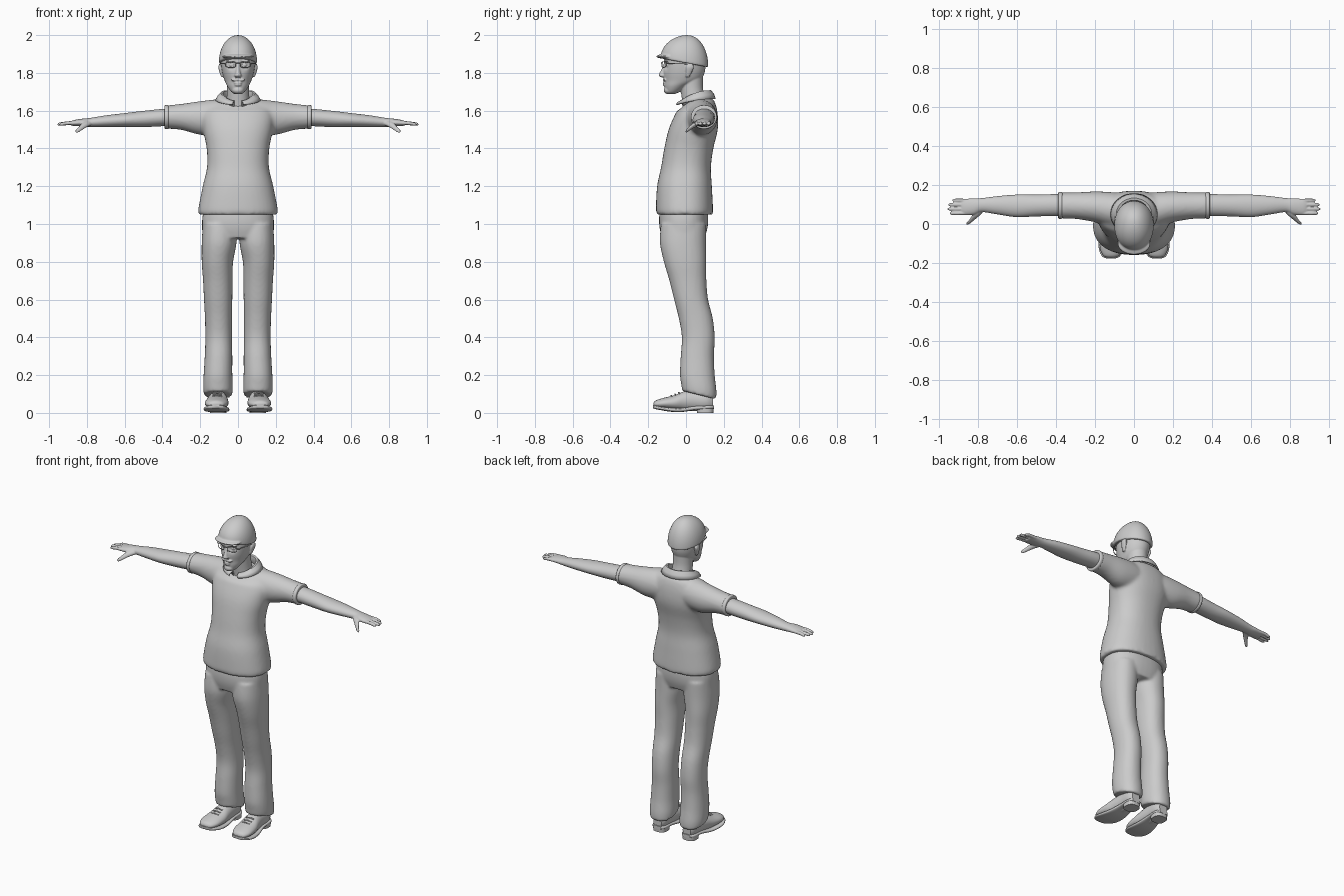
import bpy, bmesh, math
from mathutils import Matrix, Vector


def place(axis, t, a, b):
    return {'x': (t, a, b), 'y': (a, t, b), 'z': (a, b, t)}[axis]


def loft(bm, axis, keys, p=1.0, n=40, steps=5):
    """Skin rounded sections (t, c1, c2, r1, r2) along an axis, spline-interpolated."""
    rows = []
    for i in range(len(keys) - 1):
        k0, k1, k2, k3 = (keys[max(i - 1, 0)], keys[i], keys[i + 1], keys[min(i + 2, len(keys) - 1)])
        for s in range(steps):
            u = s / steps
            rows.append([b + .5 * u * (c - a + u * (2*a - 5*b + 4*c - d + u * (3*(b - c) + d - a)))
                         for a, b, c, d in zip(k0, k1, k2, k3)])
    rows.append(keys[-1])
    rings = []
    for t, c1, c2, r1, r2 in rows:
        ring = []
        for j in range(n):
            a = 2 * math.pi * j / n
            ca, sa = math.cos(a), math.sin(a)
            ring.append(bm.verts.new(place(axis, t, c1 + r1 * math.copysign(abs(ca) ** p, ca),
                                           c2 + r2 * math.copysign(abs(sa) ** p, sa))))
        rings.append(ring)
    for r, q in zip(rings, rings[1:]):
        for j in range(n):
            bm.faces.new((r[j], r[(j + 1) % n], q[(j + 1) % n], q[j]))
    bm.faces.new(rings[0])
    bm.faces.new(rings[-1])


def ball(bm, loc, size):
    bmesh.ops.create_uvsphere(bm, u_segments=24, v_segments=16, radius=1,
                              matrix=Matrix.LocRotScale(Vector(loc), None, Vector(size)))


def finish(name, bm, voxel=0, smooth=0, mirror=False, thick=0):
    bmesh.ops.recalc_face_normals(bm, faces=bm.faces[:])
    me = bpy.data.meshes.new(name)
    bm.to_mesh(me)
    bm.free()
    ob = bpy.data.objects.new(name, me)
    bpy.context.collection.objects.link(ob)
    bpy.ops.object.select_all(action='DESELECT')
    ob.select_set(True)
    bpy.context.view_layer.objects.active = ob
    if voxel:
        m = ob.modifiers.new("blend", 'REMESH')
        m.mode, m.voxel_size, m.use_smooth_shade = 'VOXEL', voxel, True
        m = ob.modifiers.new("soften", 'SMOOTH')
        m.factor, m.iterations = .5, smooth
    else:
        bpy.ops.object.shade_smooth_by_angle(angle=math.radians(45))
    if thick:
        m = ob.modifiers.new("thickness", 'SOLIDIFY')
        m.thickness, m.offset = thick, 0
    if mirror:
        ob.modifiers.new("mirror", 'MIRROR')
    return ob


def tube(name, pts, r, cyclic=False, mirror=False):
    cu = bpy.data.curves.new(name, 'CURVE')
    cu.dimensions, cu.bevel_depth, cu.bevel_resolution = '3D', r, 2
    cu.use_fill_caps = True
    sp = cu.splines.new('POLY')
    sp.points.add(len(pts) - 1)
    for q, c in zip(sp.points, pts):
        q.co = (*c, 1)
    sp.use_cyclic_u = cyclic
    ob = bpy.data.objects.new(name, cu)
    bpy.context.collection.objects.link(ob)
    if mirror:
        ob.modifiers.new("mirror", 'MIRROR')


# Shirt: torso and sleeves blended together
bm = bmesh.new()
loft(bm, 'z', [(1.05, 0, -.007, .208, .148), (1.08, 0, -.008, .210, .151), (1.2, 0, -.008, .187, .145),
               (1.3, 0, 0, .164, .132), (1.4, 0, .015, .166, .13), (1.5, 0, .038, .185, .13),
               (1.58, 0, .055, .19, .113), (1.64, 0, .065, .15, .09), (1.667, 0, .065, .1, .072)], p=.88)
for v in bm.verts:
    if v.co.z > 1.6:
        v.co.z -= max(0, .06 - v.co.y) * .5 * (v.co.z - 1.6) / .067
for s in (1, -1):
    loft(bm, 'x', [(0, .065, 1.565, .08, .08), (s*.1, .072, 1.565, .09, .095), (s*.2, .088, 1.561, .079, .089),
                   (s*.3, .094, 1.567, .068, .069), (s*.385, .095, 1.566, .066, .061)])
finish("shirt", bm, .01, 6)

# Sleeve cuffs
bm = bmesh.new()
loft(bm, 'x', [(.368, .095, 1.566, .066, .061), (.373, .095, 1.566, .069, .064),
               (.386, .095, 1.566, .068, .063), (.389, .095, 1.566, .063, .058)], steps=2)
finish("sleeve_cuffs", bm, mirror=True)

# Folded collar, open at the front
bm = bmesh.new()
cols = []
for i in range(49):
    th = math.radians(-166 + 332 * i / 48)
    c, sn, co = (1 - math.cos(th)) / 2, math.sin(th), math.cos(th)
    cols.append([bm.verts.new(q) for q in (
        (.074 * sn, .05 + .066 * co, 1.64 - .02 * c),
        (.082 * sn, .05 + .074 * co, 1.703 - .055 * c ** 2),
        (.09 * sn, .05 + .082 * co, 1.705 - .057 * c ** 2),
        (.106 * sn, .05 + .096 * co, 1.685 - .043 * c ** 2),
        (.118 * sn, .05 + .104 * co, 1.662 - .032 * c ** 2))])
for a, b in zip(cols, cols[1:]):
    for j in range(4):
        bm.faces.new((a[j], a[j + 1], b[j + 1], b[j]))
finish("collar", bm, thick=.007)

# Arms with hands and fingers
bm = bmesh.new()
loft(bm, 'x', [(.3, .095, 1.565, .05, .046), (.39, .097, 1.564, .056, .046), (.5, .095, 1.556, .056, .043),
               (.6, .093, 1.55, .058, .037), (.7, .096, 1.544, .047, .031), (.78, .097, 1.538, .036, .024),
               (.82, .09, 1.537, .042, .021), (.865, .087, 1.535, .042, .016), (.885, .087, 1.533, .037, .012)])
for y, tip in ((.121, .932), (.099, .952), (.077, .956), (.055, .945)):
    loft(bm, 'x', [(.85, y, 1.535, .009, .01), (.9, y, 1.534, .0095, .01), (tip - .012, y, 1.529, .009, .009),
                   (tip, y, 1.527, .004, .004)], n=16)
loft(bm, 'y', [(.075, .785, 1.535, .022, .014), (.045, .81, 1.525, .02, .014), (.02, .833, 1.507, .014, .012),
               (.004, .85, 1.493, .011, .01), (-.003, .856, 1.488, .004, .004)], n=20)
finish("arms", bm, .004, 4, mirror=True)

# Trousers: seat and two legs blended together
bm = bmesh.new()
loft(bm, 'z', [(1.12, 0, -.01, .17, .12), (1.04, 0, -.012, .188, .13), (.98, 0, -.013, .19, .127),
               (.925, 0, -.014, .188, .112)], p=.85)
for s in (1, -1):
    loft(bm, 'z', [(1.0, s*.098, -.013, .088, .12), (.9, s*.1, -.016, .092, .122), (.8, s*.109, -.005, .083, .112),
                   (.7, s*.107, .01, .078, .098), (.6, s*.105, .027, .075, .09), (.5, s*.103, .052, .072, .09),
                   (.4, s*.102, .065, .071, .087), (.3, s*.103, .06, .073, .088), (.2, s*.106, .06, .076, .092),
                   (.12, s*.106, .068, .078, .093), (.072, s*.105, .07, .075, .09)], p=.92)
for v in bm.verts:  # hem rises over the instep
    if v.co.z < .2:
        v.co.z += (.16 - v.co.y) * .25 * (.2 - v.co.z) / .128
finish("trousers", bm, .009, 5)

# Shoes: uppers, soles, heels and laces
bm = bmesh.new()
loft(bm, 'y', [(-.172, .118, .045, .018, .008), (-.16, .117, .046, .042, .02), (-.12, .115, .05, .06, .029),
               (-.06, .111, .054, .061, .04), (-.01, .107, .062, .053, .052), (.05, .104, .066, .046, .056),
               (.11, .104, .066, .043, .055), (.142, .104, .06, .028, .04)])
finish("shoe_uppers", bm, mirror=True)
bm = bmesh.new()
loft(bm, 'y', [(-.176, .118, .034, .025, .008), (-.165, .118, .031, .046, .01), (-.13, .116, .024, .064, .01),
               (-.08, .113, .017, .067, .011), (-.02, .109, .016, .06, .011), (.05, .105, .026, .048, .011),
               (.12, .104, .03, .046, .01), (.147, .104, .03, .028, .01)], p=.6)
finish("shoe_soles", bm, mirror=True)
bm = bmesh.new()
loft(bm, 'z', [(0, .104, .102, .043, .043), (.032, .104, .102, .045, .045)], p=.75)
finish("shoe_heels", bm, mirror=True)
for y, z in ((-.075, .09), (-.055, .097), (-.035, .106)):
    tube("shoe_lace", [(.085, y, z - .004), (.11, y - .003, z + .002), (.135, y, z - .004)], .004, mirror=True)

# Head: skull, neck, nose, ears, mouth and beard blended together
bm = bmesh.new()
loft(bm, 'z', [(1.688, 0, -.078, .018, .018), (1.7, 0, -.07, .036, .037), (1.73, 0, -.049, .057, .064),
               (1.76, 0, -.02, .071, .095), (1.8, 0, -.011, .083, .109), (1.85, 0, -.007, .09, .112),
               (1.9, 0, 0, .09, .108), (1.95, 0, 0, .06, .08)], n=64, steps=7)
for v in bm.verts:  # eye sockets
    for s in (1, -1):
        d = (v.co - Vector((s * .034, -.11, 1.842))).length
        v.co.y += .02 * math.exp(-(d / .02) ** 2)
loft(bm, 'z', [(1.57, 0, .055, .075, .065), (1.65, 0, .042, .062, .062), (1.72, 0, .03, .058, .06),
               (1.79, 0, .025, .06, .065)])
loft(bm, 'z', [(1.776, 0, -.118, .01, .012), (1.785, 0, -.123, .019, .021), (1.8, 0, -.12, .014, .02),
               (1.825, 0, -.113, .01, .014), (1.855, 0, -.108, .009, .008)], n=24)
for s in (1, -1):
    loft(bm, 'z', [(1.778, s*.083, .008, .006, .01), (1.8, s*.089, .014, .008, .016),
                   (1.83, s*.094, .02, .01, .022), (1.85, s*.092, .02, .006, .014)], n=20)
    ball(bm, (s * .034, -.092, 1.842), (.015, .015, .012))
    ball(bm, (s * .036, -.103, 1.864), (.026, .012, .007))
    ball(bm, (s * .017, -.113, 1.763), (.021, .01, .007))
ball(bm, (0, -.113, 1.747), (.022, .009, .006))
ball(bm, (0, -.113, 1.736), (.018, .009, .006))
ball(bm, (0, -.092, 1.708), (.031, .026, .021))
finish("head", bm, .004, 3)

# Flat cap: sloping dome with a short peak
bm = bmesh.new()
dome = []
for i in range(10):
    u = math.radians(i * 9.95)
    k = math.cos(u)
    dome.append((1.857 + .143 * math.sin(u), 0, .006 - .014 * k, .101 * k, .126 * k))
loft(bm, 'z', [(1.852, 0, -.008, .097, .122)] + dome, p=.95, n=48, steps=3)
for v in bm.verts:
    v.co.z -= .18 * v.co.y * max(0, 2 - v.co.z) / .143
ball(bm, (0, -.1, 1.887), (.086, .058, .013))
finish("flat_cap", bm, .005, 4)

# Spectacles
rim = []
for i in range(24):
    a = 2 * math.pi * i / 24
    ca, sa = math.cos(a), math.sin(a)
    x = .039 + .027 * math.copysign(abs(ca) ** .6, ca)
    rim.append((x, -.128 + 5 * x * x, 1.844 + .015 * math.copysign(abs(sa) ** .6, sa)))
tube("spectacle_rims", rim, .0025, True, True)
tube("spectacle_bridge", [(-.013, -.127, 1.85), (0, -.13, 1.853), (.013, -.127, 1.85)], .0025)
tube("spectacle_temples", [(.066, -.106, 1.85), (.08, -.095, 1.85), (.094, -.02, 1.85), (.095, .025, 1.845)],
     .0028, mirror=True)
